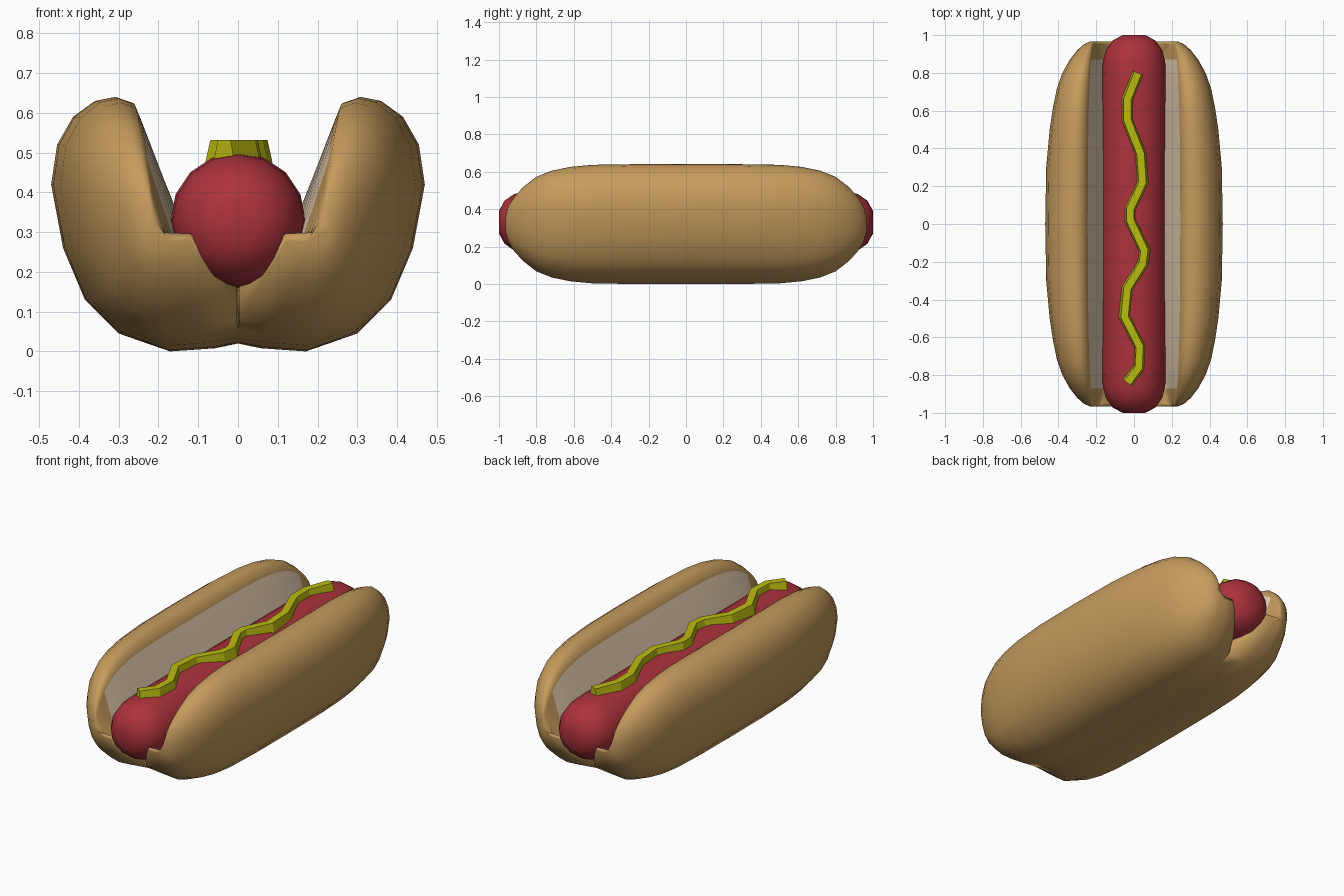
import bpy, bmesh, math
from mathutils import Vector

if "Cube" in bpy.data.objects:
    bpy.data.objects.remove(bpy.data.objects["Cube"])


def material(name, rgb):
    m = bpy.data.materials.new(name)
    m.diffuse_color = (*rgb, 1)
    m.use_nodes = True
    m.node_tree.nodes["Principled BSDF"].inputs["Base Color"].default_value = m.diffuse_color
    return m


crust = material("crust", (0.56, 0.33, 0.11))
crumb = material("crumb", (0.80, 0.63, 0.45))
meat = material("sausage_red", (0.41, 0.032, 0.045))
yellow = material("mustard_yellow", (0.50, 0.50, 0.006))


def loft(name, rings, mats, smooth, face_rule=None):
    """Skin a row of closed rings, cap both ends; face_rule(ring, side) gives material or -1 to skip."""
    bm = bmesh.new()
    vs = [[bm.verts.new(p) for p in r] for r in rings]
    n = len(rings[0])
    for i in range(len(rings) - 1):
        for j in range(n):
            k = (j + 1) % n
            idx = face_rule(i, j) if face_rule else 0
            if idx >= 0:
                f = bm.faces.new((vs[i][j], vs[i][k], vs[i + 1][k], vs[i + 1][j]))
                f.material_index = idx
    bm.faces.new(vs[0])
    bm.faces.new(vs[-1])
    bmesh.ops.recalc_face_normals(bm, faces=bm.faces)
    for f in bm.faces:
        f.smooth = smooth
    me = bpy.data.meshes.new(name)
    bm.to_mesh(me)
    bm.free()
    for m in mats:
        me.materials.append(m)
    ob = bpy.data.objects.new(name, me)
    bpy.context.collection.objects.link(ob)
    return ob


# bun: half cross-section from the hinge, round the outside, down the cut face
half = [(0, .02), (.08, .008), (.17, 0), (.3, .045), (.385, .13), (.44, .26),
        (.47, .42), (.455, .52), (.415, .59), (.36, .63), (.31, .64), (.265, .625),
        (.245, .58), (.165, .38), (.1, .17), (0, .15)]
# stations: y, width scale, height scale
ends = [(.3, .98, 1), (.5, .91, .99), (.62, .84, .955), (.72, .76, .89), (.8, .65, .79),
        (.87, .5, .62), (.92, .35, .45), (.95, .22, .3), (.965, .1, .14)]
stations = [(-y, a, b) for y, a, b in reversed(ends)] + [(0, 1, 1)] + ends


def bun_ring(y, sx, sz):
    ring = []
    for x, z in half:
        nx = .21 + (x - .21) * sx
        pull = max(0, 1 - x / .12)          # keeps the hinge closed until near the ends
        nx = max(0, nx - .07 * pull)
        ring.append((nx, y, .32 + (z - .32) * sz))
    return ring


bun_rings = [bun_ring(*s) for s in stations]


def bun_rule(i, j):
    k = (j + 1) % len(half)
    if all(p[0] < 1e-5 for p in (bun_rings[i][j], bun_rings[i][k],
                                 bun_rings[i + 1][j], bun_rings[i + 1][k])):
        return -1
    inside = max(abs(stations[i][0]), abs(stations[i + 1][0])) < .9
    return 1 if j in (12, 13) and inside else 0


bun = loft("bun", bun_rings, [crust, crumb], True, bun_rule)
mirror = bun.modifiers.new("mirror", 'MIRROR')
mirror.merge_threshold = 0.0005

# sausage: round profile swept along y
prof = [(.06, 1), (.115, .97), (.15, .92), (.165, .86), (.17, .75)]
prof = [(r, -y) for r, y in prof] + prof[::-1]
loft("sausage", [[(r * math.cos(t * math.pi / 8), y, .33 + r * math.sin(t * math.pi / 8))
                  for t in range(16)] for r, y in prof], [meat], True)

# mustard: flat-sided strip following a wavy path
path = [(-.035, -.84), (.025, -.76), (.03, -.65), (-.05, -.49), (-.035, -.34), (.045, -.21),
        (.055, -.14), (-.02, .02), (-.02, .08), (.045, .22), (.035, .37), (-.035, .55),
        (-.035, .66), (.02, .80)]
pts = [Vector(p) for p in path]
rings = []
for i, p in enumerate(pts):
    d = (pts[min(i + 1, len(pts) - 1)] - pts[max(i - 1, 0)]).normalized()
    side = Vector((d.y, -d.x))
    rings.append([((p + side * w).x, (p + side * w).y, z)
                  for w, z in ((-.033, .475), (.033, .475), (.02, .532), (-.02, .532))])
loft("mustard", rings, [yellow], False)
